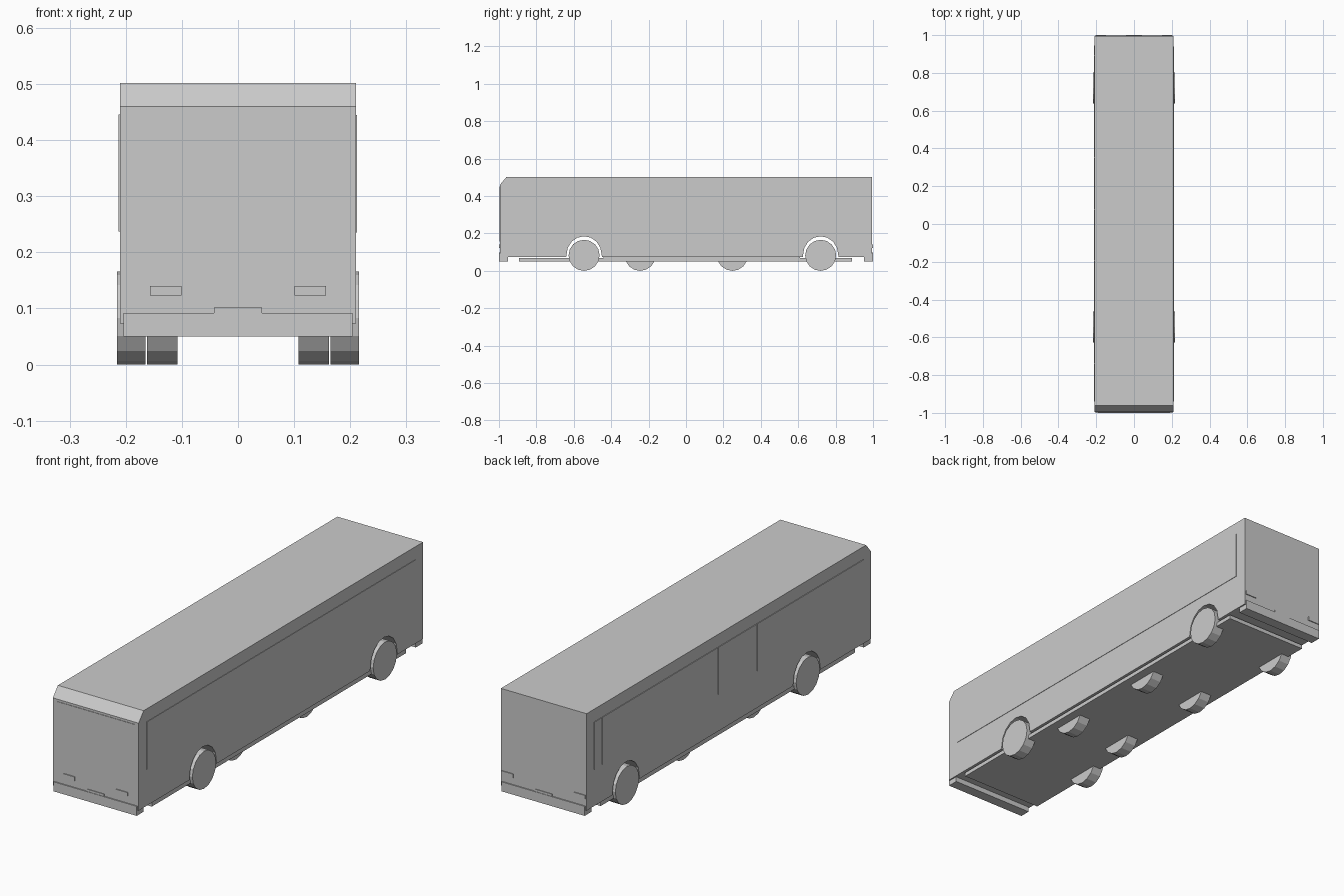
import bpy, bmesh
from math import sin, cos, pi

if "Cube" in bpy.data.objects:
    bpy.data.objects.remove(bpy.data.objects["Cube"])


def add_object(name, bm):
    bmesh.ops.recalc_face_normals(bm, faces=bm.faces[:])
    mesh = bpy.data.meshes.new(name)
    bm.to_mesh(mesh)
    bm.free()
    obj = bpy.data.objects.new(name, mesh)
    bpy.context.collection.objects.link(obj)
    return obj


def prism(name, profile, x0, x1):
    """Extrude a (y, z) outline from x0 to x1."""
    bm = bmesh.new()
    face = bm.faces.new([bm.verts.new((x0, y, z)) for y, z in profile])
    ext = bmesh.ops.extrude_face_region(bm, geom=[face])
    verts = [g for g in ext["geom"] if isinstance(g, bmesh.types.BMVert)]
    bmesh.ops.translate(bm, verts=verts, vec=(x1 - x0, 0, 0))
    return add_object(name, bm)


def box(name, x, y, z):
    return prism(name, [(y[0], z[0]), (y[1], z[0]), (y[1], z[1]), (y[0], z[1])], *x)


def wheel(name, x0, x1, y, r=0.083, sides=16):
    ring = [(y + r * sin(2 * pi * i / sides), r - r * cos(2 * pi * i / sides))
            for i in range(sides)]
    return prism(name, ring, x0, x1)


AXLES = (-0.545, 0.72)
END = 0.995
BOTTOM = 0.073

# body shell outline with wheel arches and sloped front roof edge
outline = [(-END, BOTTOM)]
for axle in AXLES:
    outline.append((axle - 0.096, BOTTOM))
    for i in range(9):
        a = pi - pi * i / 8
        outline.append((axle + 0.094 * cos(a), 0.086 + 0.099 * sin(a)))
    outline.append((axle + 0.096, BOTTOM))
outline += [(END, BOTTOM), (END, 0.502), (-0.96, 0.502), (-END, 0.46)]
prism("body", outline, -0.21, 0.21)

# floor pan
box("floor_pan", (-0.203, 0.203), (-0.893, 0.887), (0.05, 0.068))
box("floor_support", (-0.195, 0.195), (-0.44, 0.61), (0.066, 0.075))

# bumpers, plates, lamps at both ends
for end, s in (("front", -1), ("rear", 1)):
    def span(inner, outer):
        return sorted((s * inner, s * outer))
    box(end + "_bumper", (-0.204, 0.204), span(0.952, 1.0), (0.05, 0.092))
    box(end + "_plate", (-0.043, 0.043), span(0.99, 0.998), (0.085, 0.102))
    lamp_x = (0.101, 0.157) if s < 0 else (0.148, 0.204)
    for side, m in (("right", 1), ("left", -1)):
        box(f"{end}_lamp_{side}", sorted((m * lamp_x[0], m * lamp_x[1])),
            span(0.99, 0.999), (0.123, 0.14))

# windscreen
box("windscreen", (-0.19, 0.19), (-0.997, -0.99), (0.158, 0.45))

# long window band on the right, separate panes on the left
box("right_window_band", (0.205, 0.212), (-0.94, 0.94), (0.235, 0.445))
edges = [-0.94, -0.738, -0.466, -0.194, 0.078, 0.35, 0.622, 0.89, 0.945]
for i, (a, b) in enumerate(zip(edges, edges[1:])):
    box(f"left_window_{i + 1}", (-0.213, -0.205), (a + 0.001, b - 0.001), (0.237, 0.446))

# outer wheels under the arches, inner wheels below the floor
for side, m in (("right", 1), ("left", -1)):
    for n, y in zip(("front", "rear"), AXLES):
        wheel(f"{n}_wheel_{side}", m * 0.165, m * 0.216, y)
    for n, y in (("front", -0.245), ("rear", 0.248)):
        wheel(f"inner_{n}_wheel_{side}", m * 0.108, m * 0.162, y)
